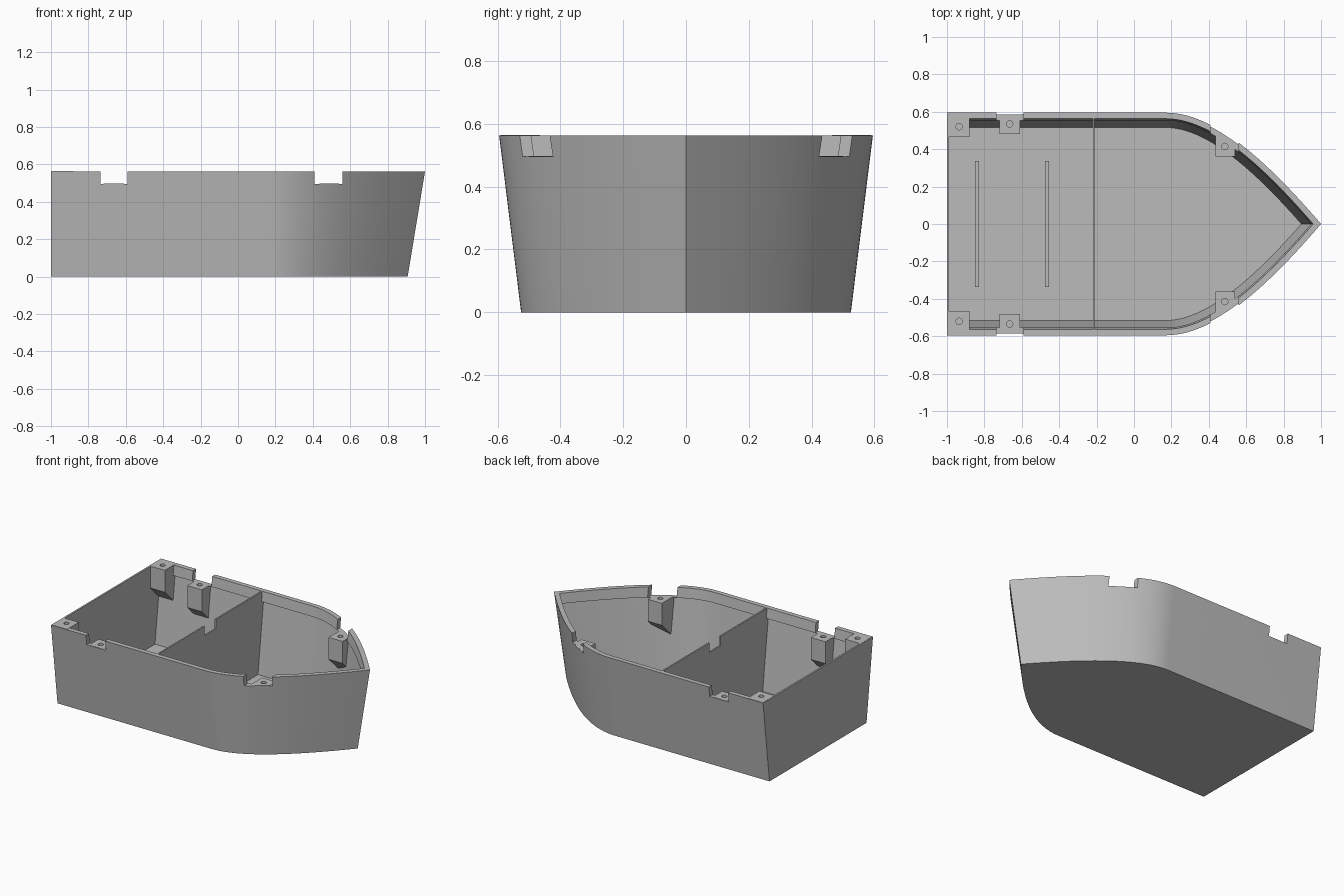
import bpy, bmesh, math
from mathutils import Vector, geometry

if "Cube" in bpy.data.objects:
    bpy.data.objects.remove(bpy.data.objects["Cube"])

H = 0.563        # hull height
FLARE = 0.07     # how far the sides lean out from bottom to top
LEDGE = 0.495    # underside of the rim and floor of the notches

# One flat grey for the whole boat
grey = bpy.data.materials.new("hull grey")
grey.use_nodes = True
COLOUR = (0.5, 0.5, 0.5, 1)
grey.diffuse_color = COLOUR
grey.node_tree.nodes["Principled BSDF"].inputs["Base Color"].default_value = COLOUR

# Bow curve of the deck edge, with its control points
BOW = [Vector(p) for p in ((0.17, 0.595), (0.45, 0.595), (0.75, 0.29), (1, 0))]


def bow_point(t, inset):
    """Point on the bow curve, moved inward by the inset."""
    a, b, c, d = BOW
    s = 1 - t
    p = a * s**3 + b * (3 * s * s * t) + c * (3 * s * t * t) + d * t**3
    tan = ((b - a) * s * s + (c - b) * (2 * s * t) + (d - c) * t * t).normalized()
    return p + Vector((tan.y, -tan.x)) * inset


def outline(inset, stern=-1.0, steps=28):
    """Closed boat outline, inset evenly, running from stern to bow and back."""
    lo, hi = 0.5, 1.0
    for _ in range(40):
        mid = (lo + hi) / 2
        if bow_point(mid, inset).y > 0:
            lo = mid
        else:
            hi = mid
    half = [Vector((stern, BOW[0].y - inset))]
    half += [bow_point(hi * i / steps, inset) for i in range(steps)]
    tip = Vector((bow_point(hi, inset).x, 0))
    return half + [tip] + [Vector((p.x, -p.y)) for p in reversed(half)]


def finish(name, bm):
    bmesh.ops.recalc_face_normals(bm, faces=bm.faces)
    mesh = bpy.data.meshes.new(name)
    bm.to_mesh(mesh)
    bm.free()
    mesh.materials.append(grey)
    obj = bpy.data.objects.new(name, mesh)
    bpy.context.collection.objects.link(obj)
    return obj


def loft(name, levels):
    """Skin through (inset, z, stern) levels and cap both ends."""
    bm = bmesh.new()
    rings = [[bm.verts.new((p.x, p.y, z)) for p in outline(inset, stern)]
             for inset, z, stern in levels]
    n = len(rings[0])
    for low, high in zip(rings, rings[1:]):
        for i in range(n):
            j = (i + 1) % n
            bm.faces.new((low[i], low[j], high[j], high[i]))
    bm.faces.new(rings[0])
    bm.faces.new(rings[-1])
    return finish(name, bm)


def prism(name, profile, x0, x1):
    """Extrude a (y, z) profile along x."""
    bm = bmesh.new()
    face = bm.faces.new([bm.verts.new((x0, y, z)) for y, z in profile])
    new = bmesh.ops.extrude_face_region(bm, geom=[face])["geom"]
    verts = [v for v in new if isinstance(v, bmesh.types.BMVert)]
    bmesh.ops.translate(bm, verts=verts, vec=(x1 - x0, 0, 0))
    return finish(name, bm)


def rect(y0, y1, z0, z1):
    return [(y0, z0), (y1, z0), (y1, z1), (y0, z1)]


def boolean(obj, tool, operation):
    mod = obj.modifiers.new("cut", "BOOLEAN")
    mod.operation, mod.object, mod.solver = operation, tool, "EXACT"
    graph = bpy.context.evaluated_depsgraph_get()
    mesh = bpy.data.meshes.new_from_object(obj.evaluated_get(graph))
    obj.modifiers.clear()
    obj.data = mesh
    mesh.materials.clear()
    mesh.materials.append(grey)


def discard(obj):
    bpy.data.objects.remove(obj)


# Hull shell: outside, rim, inner wall and floor
lean = FLARE * (1 - LEDGE / H)
hull = loft("hull", [
    (FLARE, 0, -1),
    (0, H, -1),
    (0.032, H, -0.988),
    (0.032 + lean, LEDGE, -0.988),
    (0.01 + lean, LEDGE, -0.99),
    (FLARE + 0.009, 0.01, -0.99),
])

# Notches in the gunwale
for x0, x1 in ((-0.735, -0.59), (0.41, 0.56)):
    for side in (1, -1):
        cutter = prism("notch_cutter", rect(side * 0.25, side * 0.75, LEDGE + 0.001, 0.7), x0, x1)
        cutter.hide_render = True
        boolean(hull, cutter, "DIFFERENCE")
        discard(cutter)

# Screw blocks with sloping undersides, trimmed to the hull shape
envelope = loft("block_envelope", [(FLARE + 0.004, 0.005, -0.997),
                                   (0.004, H + 0.002, -0.997)])
envelope.hide_render = True
BLOCKS = [  # name, x range, inner y, top, hole y
    ("stern_block", -1.1, -0.88, 0.465, H + 0.001, -0.935, 0.52),
    ("side_block", -0.72, -0.61, 0.48, LEDGE + 0.002, -0.665, 0.535),
    ("bow_block", 0.435, 0.54, 0.36, LEDGE + 0.002, 0.485, 0.415),
]
for name, x0, x1, y, top, hx, hy in BLOCKS:
    for side, label in ((1, "left"), (-1, "right")):
        low = top - 0.15
        block = prism(f"{name}_{label}", [
            (side * y, top), (side * y, low),
            (side * 0.7, low - (0.7 - y)), (side * 0.7, top)], x0, x1)
        boolean(block, envelope, "INTERSECT")
        bm = bmesh.new()
        bmesh.ops.create_cone(bm, cap_ends=True, segments=20, radius1=0.017,
                              radius2=0.017, depth=0.2)
        drill = finish("drill", bm)
        drill.location = (hx, side * hy, top)
        drill.hide_render = True
        bpy.context.view_layer.update()
        boolean(block, drill, "DIFFERENCE")
        discard(drill)
discard(envelope)

# Bulkhead with a small notch in the middle of its top edge
top = H - 0.001
half = [(0.06, top - 0.065), (0.06, top), (0.588, top), (0.519, 0.005)]
prism("bulkhead", half + [(-y, z) for y, z in reversed(half)], -0.22, -0.21)

# Low ribs across the floor
for name, x in (("stern_rib", -0.84), ("middle_rib", -0.465)):
    prism(name, rect(-0.338, 0.338, 0.005, 0.03), x - 0.01, x + 0.01)

# Smooth the curved sides, keep the edges sharp
bpy.ops.object.select_all(action="DESELECT")
for obj in bpy.context.collection.objects:
    if obj.type == "MESH" and grey.name in obj.data.materials:
        obj.select_set(True)
        bpy.context.view_layer.objects.active = obj
bpy.ops.object.shade_smooth_by_angle(angle=math.radians(25))
